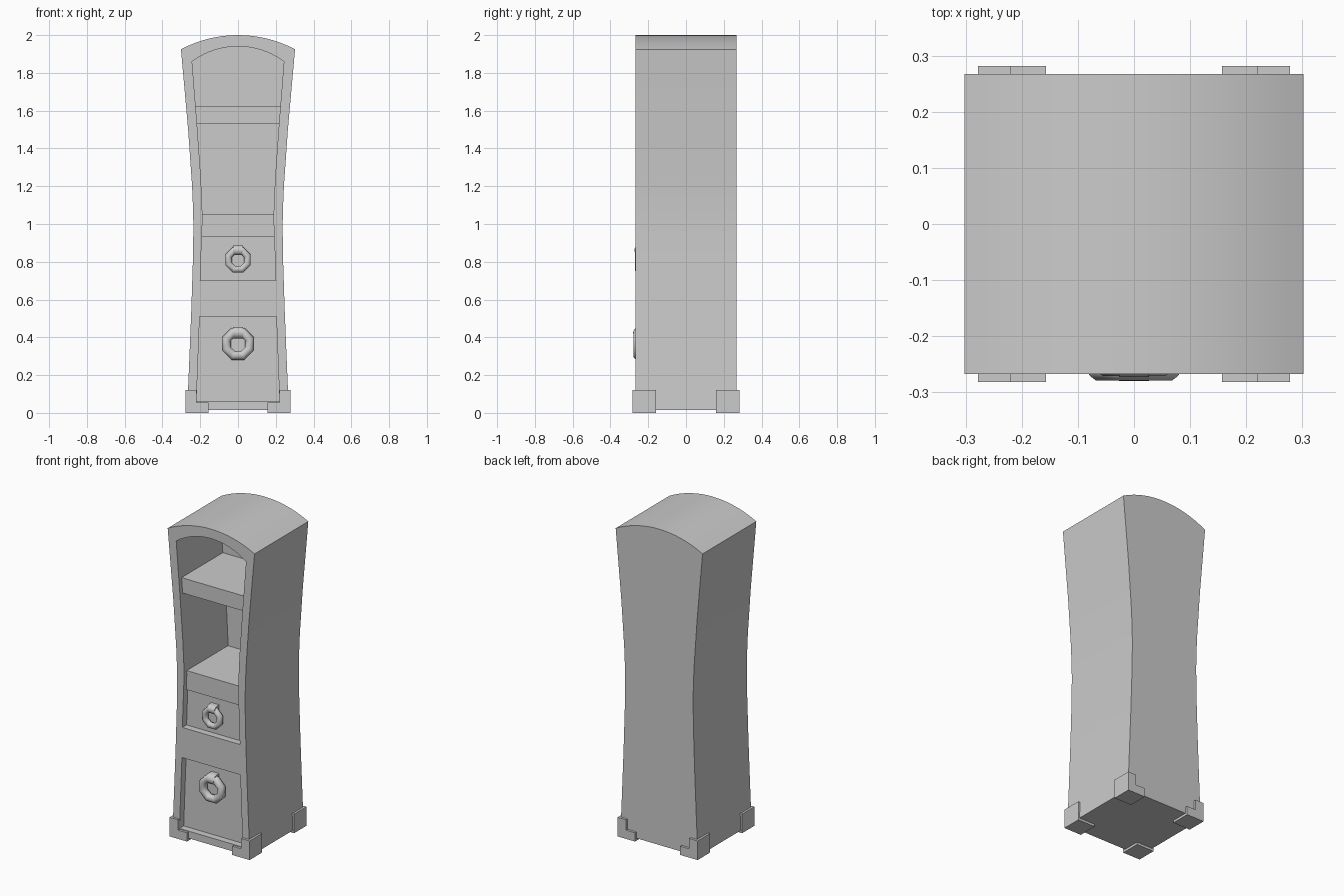
import bpy, bmesh, math

if "Cube" in bpy.data.objects:
    bpy.data.objects.remove(bpy.data.objects["Cube"])

FRONT, BACK = -0.267, 0.267
CAVITY_BACK = 0.17


def lerp(table, z):
    for (z0, w0), (z1, w1) in zip(table, table[1:]):
        if z <= z1:
            return w0 + (w1 - w0) * (z - z0) / (z1 - z0)
    return table[-1][1]


# half-widths by height
OUTER = [(0.015, 0.269), (0.3, 0.257), (0.55, 0.247), (0.8, 0.239), (0.92, 0.237), (1.0, 0.2365),
         (1.08, 0.238), (1.2, 0.243), (1.5, 0.264), (1.925, 0.302)]
INNER = [(0.7, 0.2), (0.93, 0.192), (1.02, 0.188), (1.1, 0.19), (1.25, 0.197), (1.53, 0.217), (1.86, 0.243)]
LOWER = [(0.06, 0.22), (0.51, 0.203)]


def finish(name, bm, angle=30):
    bmesh.ops.recalc_face_normals(bm, faces=bm.faces)
    me = bpy.data.meshes.new(name)
    bm.to_mesh(me)
    bm.free()
    ob = bpy.data.objects.new(name, me)
    bpy.context.collection.objects.link(ob)
    smooth(ob, angle)
    return ob


def smooth(ob, angle=30):
    bpy.ops.object.select_all(action='DESELECT')
    ob.select_set(True)
    bpy.context.view_layer.objects.active = ob
    bpy.ops.object.shade_smooth_by_angle(angle=math.radians(angle))


def prism(name, pts, y0, y1):
    """Extrude an xz outline from y0 to y1."""
    bm = bmesh.new()
    face = bm.faces.new([bm.verts.new((x, y0, z)) for x, z in pts])
    ext = bmesh.ops.extrude_face_region(bm, geom=[face])
    new = [v for v in ext['geom'] if isinstance(v, bmesh.types.BMVert)]
    bmesh.ops.translate(bm, verts=new, vec=(0, y1 - y0, 0))
    return finish(name, bm)


def outline(table, z0, z1, crown=0.0, grow=0.0):
    """Symmetric outline between two heights, optionally with an arched top."""
    zs = [z0] + [z for z, _ in table if z0 < z < z1] + [z1]
    right = [(lerp(table, z) + grow, z) for z in zs]
    arch = []
    if crown:
        w, n = right[-1][0], 16
        r = (w * w + crown * crown) / (2 * crown)
        for i in range(1, n):
            x = w * (1 - 2 * i / n)
            arch.append((x, z1 + crown - r + math.sqrt(r * r - x * x)))
    return right + arch + [(-x, z) for x, z in reversed(right)]


# carcass with the two front openings cut out
body = prism("cabinet_body", outline(OUTER, 0.015, 1.925, 0.075), FRONT, BACK)
cutters = [prism("upper_cutter", outline(INNER, 0.7, 1.86, 0.08), FRONT - 0.1, CAVITY_BACK),
           prism("lower_cutter", outline(LOWER, 0.06, 0.51), FRONT - 0.1, CAVITY_BACK)]
bpy.context.view_layer.objects.active = body
for c in cutters:
    c.hide_render = True
    m = body.modifiers.new("opening", 'BOOLEAN')
    m.operation, m.solver, m.object = 'DIFFERENCE', 'EXACT', c
    bpy.ops.object.modifier_apply(modifier=m.name)
for c in cutters:
    bpy.data.objects.remove(c)
smooth(body)

# shelves and drawers, tucked slightly into the walls
for name, table, z0, z1, y in [("upper_shelf", INNER, 1.53, 1.625, -0.24),
                               ("lower_shelf", INNER, 0.93, 1.05, -0.24),
                               ("upper_drawer", INNER, 0.7, 0.935, -0.225),
                               ("lower_drawer", LOWER, 0.06, 0.51, -0.225)]:
    prism(name, outline(table, z0, z1, grow=0.003), y, CAVITY_BACK + 0.003)

# stepped corner feet
for sx, side in ((-1, "left"), (1, "right")):
    for sy, end in ((-1, "front"), (1, "back")):
        pts = [(0.278, 0), (0.278, 0.12), (0.22, 0.12), (0.22, 0.055), (0.157, 0.055), (0.157, 0)]
        prism(f"{end}_{side}_foot", [(sx * x, z) for x, z in pts], sy * 0.16, sy * 0.282)


def pull(name, z, major, minor, strap_z, strap_r, y):
    """Octagonal ring pull hanging from a rounded strap."""
    bm = bmesh.new()
    n, k = 8, 10
    rings = []
    for i in range(n):
        a = 2 * math.pi * (i + 0.5) / n
        ring = []
        for j in range(k):
            b = 2 * math.pi * j / k
            r = major + minor * math.cos(b)
            ring.append(bm.verts.new((r * math.cos(a), y + minor * math.sin(b), z + r * math.sin(a))))
        rings.append(ring)
    for i in range(n):
        p, q = rings[i], rings[(i + 1) % n]
        for j in range(k):
            bm.faces.new((p[j], q[j], q[(j + 1) % k], p[(j + 1) % k]))
    finish(name + "_ring", bm, 60)
    # strap wrapped over the top of the ring
    bm = bmesh.new()
    ends = []
    for x in (-0.027, 0.027):
        loop = [(y + 0.05, strap_z + strap_r)]
        for j in range(9):
            a = math.pi / 2 + math.pi * j / 8
            loop.append((y + 0.006 + strap_r * math.cos(a), strap_z + strap_r * math.sin(a)))
        loop.append((y + 0.05, strap_z - strap_r))
        ends.append([bm.verts.new((x, py, pz)) for py, pz in loop])
    m = len(ends[0])
    for e in ends:
        bm.faces.new(e)
    for j in range(m):
        bm.faces.new((ends[0][j], ends[0][(j + 1) % m], ends[1][(j + 1) % m], ends[1][j]))
    finish(name + "_strap", bm, 40)


# drawer pulls
pull("upper_pull", 0.81, 0.054, 0.019, 0.861, 0.026, -0.253)
pull("lower_pull", 0.365, 0.066, 0.025, 0.424, 0.031, -0.255)
